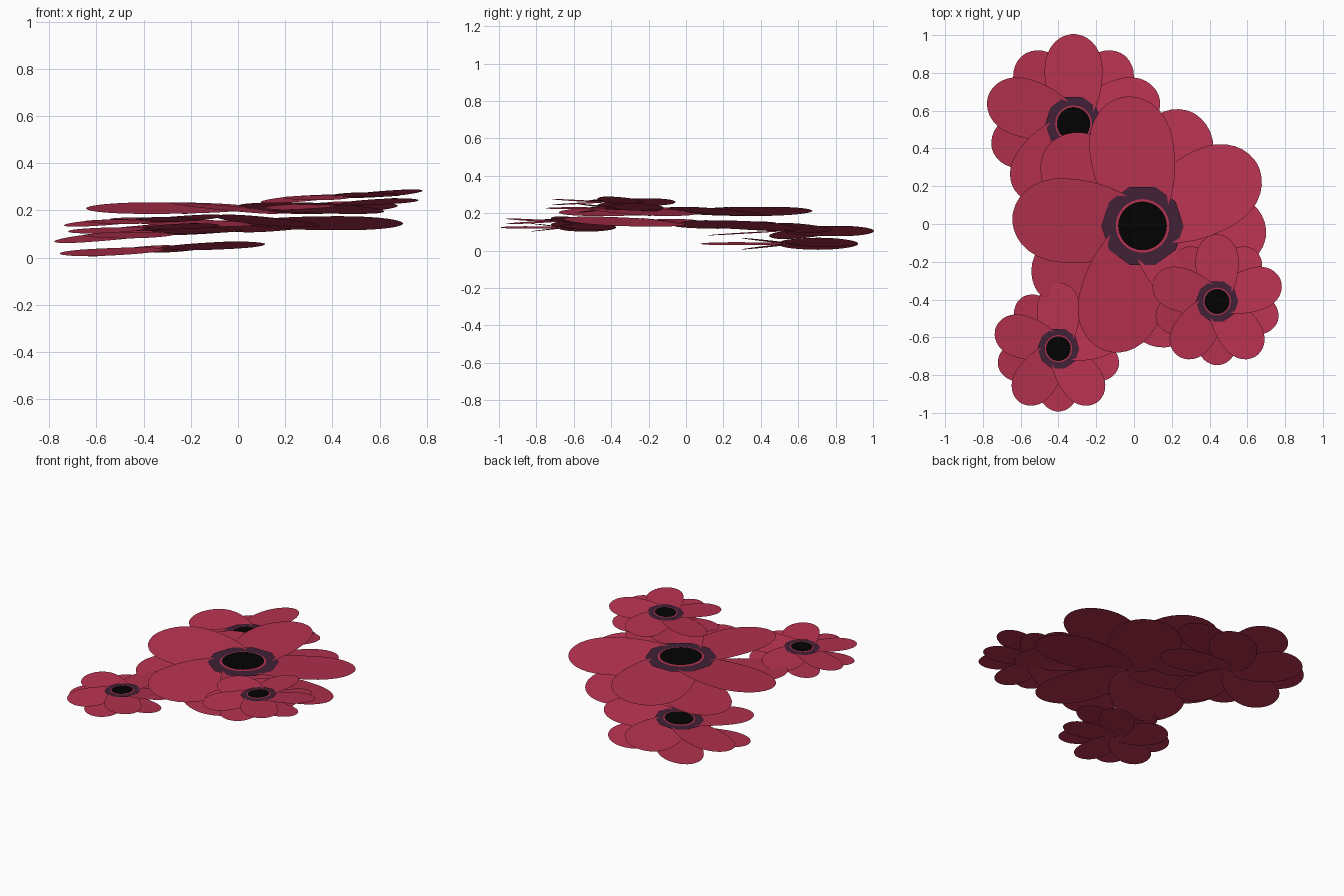
import bpy, bmesh, math
from mathutils import Vector, Matrix

if "Cube" in bpy.data.objects:
    bpy.data.objects.remove(bpy.data.objects["Cube"])


def material(name, rgb):
    m = bpy.data.materials.new(name)
    m.diffuse_color = (*rgb, 1)
    m.use_nodes = True
    m.node_tree.nodes["Principled BSDF"].inputs["Base Color"].default_value = m.diffuse_color
    return m


RED = material("petal red", (0.47, 0.032, 0.08))
PURPLE = material("dark purple", (0.052, 0.015, 0.037))
BLACK = material("centre black", (0.0008, 0.0008, 0.0008))


def half_width(t):
    """Half width of a petal of length 1 at distance t from its base."""
    u = (t - 0.6) / (0.4 if t > 0.6 else 0.62)
    return 0.325 * max(0.0, 1 - abs(u) ** 2.15) ** 0.5


def finish(name, bm, mat):
    me = bpy.data.meshes.new(name)
    bm.to_mesh(me)
    bm.free()
    me.materials.append(mat)
    ob = bpy.data.objects.new(name, me)
    bpy.context.collection.objects.link(ob)
    return ob


def place(p, centre, tilt):
    """Move a point onto the gently sloping plane of a flower."""
    return Vector((centre[0] + p.x, centre[1] + p.y,
                   centre[2] + p.z + tilt[0] * p.x + tilt[1] * p.y))


STEPS = [0.01, 0.06, 0.12, 0.2, 0.31, 0.42, 0.52, 0.62, 0.71,
         0.79, 0.86, 0.915, 0.955, 0.982, 0.996, 1.0]


def petal_ring(name, centre, radius, angles, tilt, twist=0.11):
    """Ring of flat petals, each twisted about its own axis like a propeller."""
    bm = bmesh.new()
    for a in angles:
        rot = Matrix.Rotation(math.radians(a), 3, 'Z') @ Matrix.Rotation(-twist, 3, 'X')
        rows = []
        for t in STEPS:
            w = max(half_width(t), 0.02)
            rows.append([bm.verts.new(place(rot @ Vector((t, s * w, 0)) * radius, centre, tilt))
                         for s in (-1, 0, 1)])
        for i in range(len(rows) - 1):
            for j in range(2):
                bm.faces.new((rows[i][j], rows[i + 1][j],
                              rows[i + 1][j + 1], rows[i][j + 1]))
    return finish(name, bm, RED)


def disc(name, centre, radius, height, tilt, mat, n=32):
    bm = bmesh.new()
    bm.faces.new([bm.verts.new(place(Vector((radius * math.cos(2 * math.pi * k / n),
                                             radius * math.sin(2 * math.pi * k / n),
                                             height)), centre, tilt)) for k in range(n)])
    return finish(name, bm, mat)


def flower(name, x, y, z, radius, gap, tilt, low_tilt, upper, lower):
    petal_ring(name + "_upper_petals", (x, y, z), radius, upper, tilt)
    petal_ring(name + "_lower_petals", (x, y, z - gap), radius * 0.95, lower, low_tilt)
    # dark collar, thin red rim and black eye stacked as flat plates
    c = (x, y, z)
    disc(name + "_collar", c, radius * 0.315, radius * 0.024, tilt, PURPLE, 10)
    disc(name + "_centre_rim", c, radius * 0.205, radius * 0.029, tilt, RED)
    disc(name + "_centre", c, radius * 0.187, radius * 0.034, tilt, BLACK)


five = [18 + 72 * k for k in range(5)]
offset = [54 + 72 * k for k in range(5)]

# large flower in the middle
flower("large_flower", 0.045, -0.01, 0.21, 0.69, 0.065, (0, 0), (0, -0.03),
       [28, 98, 176, 254, 320], [67, 139, 211, 283, 356])
# three smaller flowers around it
flower("back_left_flower", -0.32, 0.53, 0.105, 0.475, 0.068, (0.07, 0), (0.055, 0), five, offset)
flower("front_left_flower", -0.40, -0.66, 0.157, 0.35, 0.033, (0.05, 0), (0.05, 0), five, offset)
flower("right_flower", 0.44, -0.41, 0.26, 0.355, 0.033, (0.06, 0), (0.06, 0), five, offset)
